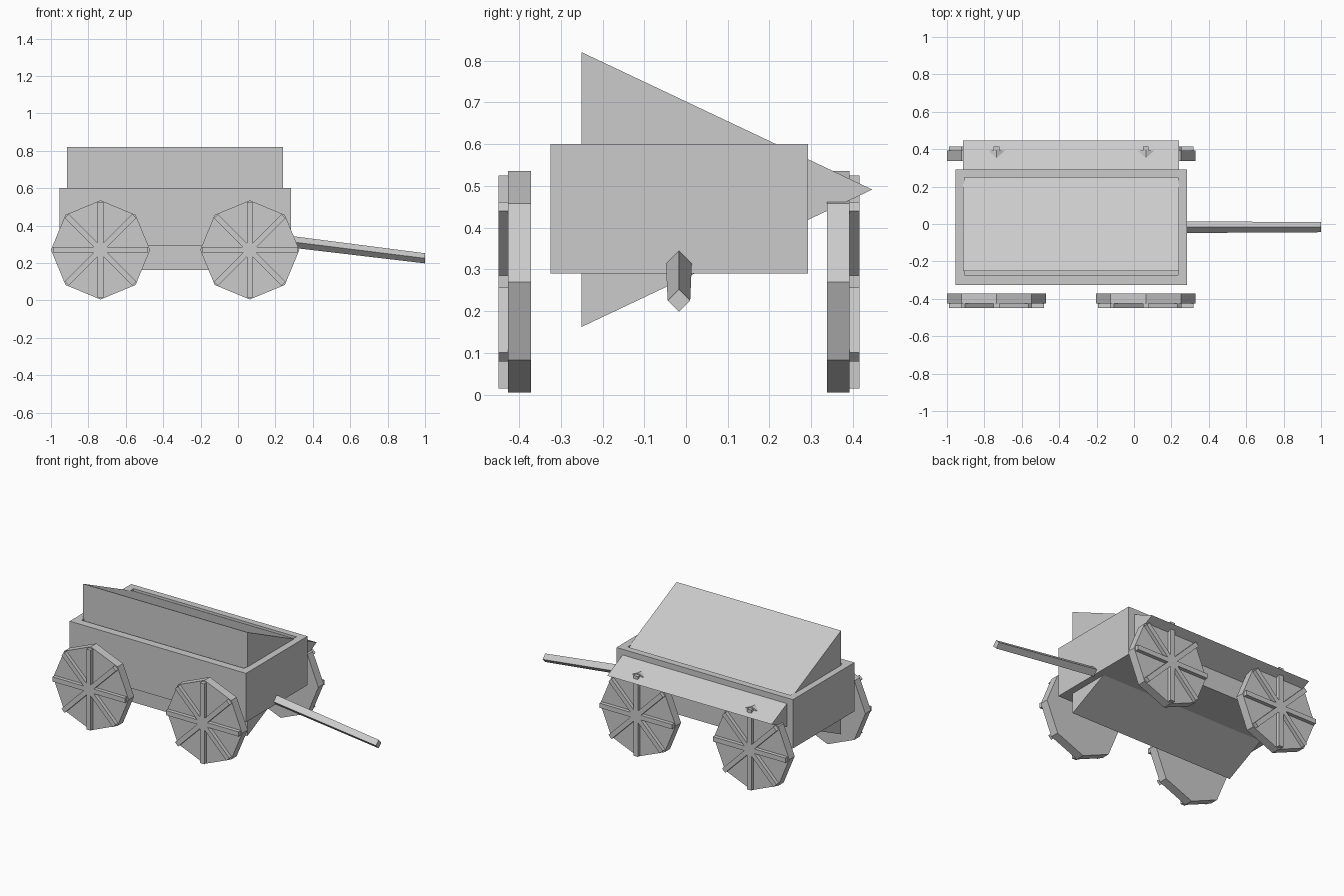
import bpy, bmesh, math
from mathutils import Matrix

if "Cube" in bpy.data.objects:
    bpy.data.objects.remove(bpy.data.objects["Cube"])

grey = bpy.data.materials.new("plain grey")
grey.diffuse_color = (0.6, 0.6, 0.6, 1)
grey.use_nodes = True
grey.node_tree.nodes["Principled BSDF"].inputs["Base Color"].default_value = grey.diffuse_color


def finish(name, bm):
    bmesh.ops.recalc_face_normals(bm, faces=bm.faces[:])
    mesh = bpy.data.meshes.new(name)
    bm.to_mesh(mesh)
    bm.free()
    mesh.materials.append(grey)
    obj = bpy.data.objects.new(name, mesh)
    bpy.context.collection.objects.link(obj)
    return obj


def loft(bm, a, b):
    """Closed solid between two matching polygons."""
    va = [bm.verts.new(p) for p in a]
    vb = [bm.verts.new(p) for p in b]
    n = len(a)
    bm.faces.new(va)
    bm.faces.new(vb)
    for i in range(n):
        j = (i + 1) % n
        bm.faces.new((va[i], va[j], vb[j], vb[i]))


def rect(x0, x1, y0, y1, z):
    return [(x0, y0, z), (x1, y0, z), (x1, y1, z), (x0, y1, z)]


# Open-topped wagon box: outer shell, rim, cavity
bm = bmesh.new()
rings = [rect(-0.955, 0.284, -0.325, 0.292, 0.29),
         rect(-0.955, 0.284, -0.325, 0.292, 0.60),
         rect(-0.907, 0.235, -0.274, 0.249, 0.60),
         rect(-0.907, 0.235, -0.274, 0.249, 0.34)]
rings = [[bm.verts.new(p) for p in r] for r in rings]
for lo, hi in zip(rings, rings[1:]):
    for i in range(4):
        j = (i + 1) % 4
        bm.faces.new((lo[i], lo[j], hi[j], hi[i]))
bm.faces.new(rings[0])
bm.faces.new(rings[-1])
finish("wagon_box", bm)

# Three-sided load lying along the box
bm = bmesh.new()
tri = [(-0.25, 0.82), (-0.25, 0.162), (0.446, 0.491)]
loft(bm, [(-0.914, y, z) for y, z in tri], [(0.241, y, z) for y, z in tri])
finish("load_prism", bm)

# Sloping draw bar with a diamond section
def diamond(x, z, r):
    y = -0.017
    return [(x, y - r, z), (x, y, z - r), (x, y + r, z), (x, y, z + r)]


bm = bmesh.new()
loft(bm, diamond(0.28, 0.314, 0.031), diamond(1.0, 0.225, 0.027))
finish("draw_bar", bm)

# Wheels: octagonal discs with four crossing bars on the outer side
R, Z = 0.265, 0.27


def wheel(name, x, y_in, y_out, y_bar):
    bm = bmesh.new()
    ring = [(x + R * math.cos(i * math.pi / 4), Z + R * math.sin(i * math.pi / 4))
            for i in range(8)]
    loft(bm, [(px, y_in, pz) for px, pz in ring], [(px, y_out, pz) for px, pz in ring])
    finish(name + "_disc", bm)
    bm = bmesh.new()
    for i in range(4):
        m = (Matrix.Translation((x, (y_out + y_bar) / 2, Z))
             @ Matrix.Rotation(i * math.pi / 4, 4, 'Y')
             @ Matrix.Diagonal((0.51, abs(y_bar - y_out), 0.03, 1)))
        bmesh.ops.create_cube(bm, size=1, matrix=m)
    finish(name + "_spokes", bm)


for end, x in (("rear", -0.735), ("lead", 0.063)):
    wheel(end + "_wheel_front_side", x, -0.371, -0.426, -0.449)
    wheel(end + "_wheel_back_side", x, 0.338, 0.392, 0.415)
